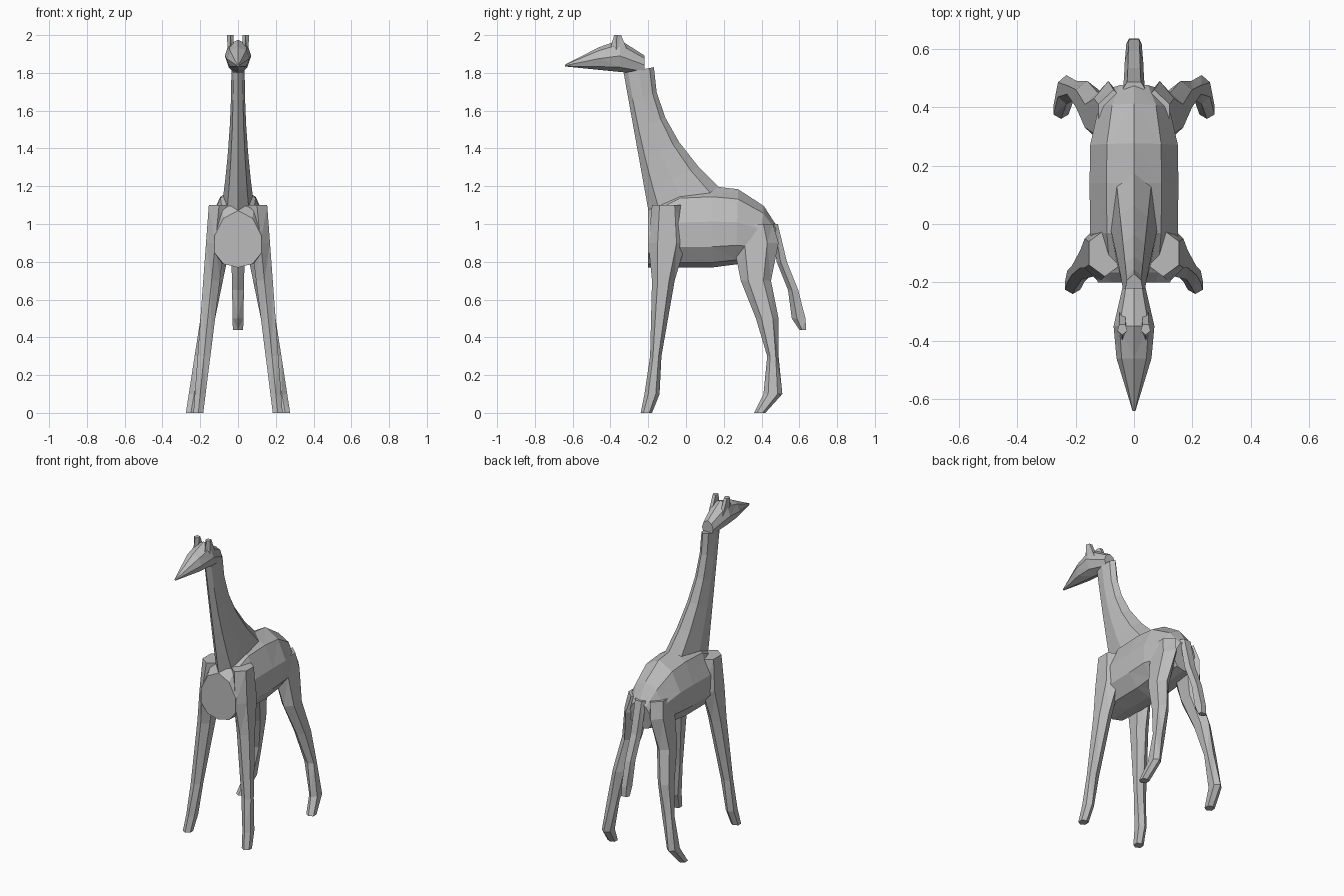
import bpy, bmesh, math
from mathutils import Vector

default_cube = bpy.data.objects.get("Cube")
if default_cube:
    bpy.data.objects.remove(default_cube, do_unlink=True)

grey = bpy.data.materials.new("plain grey")
grey.use_nodes = True
grey.diffuse_color = (0.5, 0.5, 0.5, 1)
shader = grey.node_tree.nodes["Principled BSDF"]
shader.inputs["Base Color"].default_value = grey.diffuse_color


def section(x, half_width, lower, upper, sides, sag=0.0):
    """Oval spanning two side-profile points; sag moves its widest line towards the lower one."""
    lower, upper = Vector((x, *lower)), Vector((x, *upper))
    middle, reach = (lower + upper) / 2, (lower - upper) / 2
    across = Vector((half_width, 0, 0))
    points = []
    for step in range(sides):
        angle = math.tau * step / sides
        cosine, sine = math.cos(angle), math.sin(angle)
        points.append(middle + reach * (cosine + sag * sine * sine) + across * sine)
    return points


def loft(name, sections, mirrored=False):
    """Skin a row of sections with flat triangles and cap both ends."""
    bm = bmesh.new()
    loops = [[bm.verts.new(point) for point in points] for points in sections]
    for near, far in zip(loops, loops[1:]):
        for i in range(len(near)):
            bm.faces.new((near[i - 1], near[i], far[i], far[i - 1]))
    bm.faces.new(loops[0])
    bm.faces.new(loops[-1])
    bmesh.ops.triangulate(bm, faces=bm.faces[:])
    bmesh.ops.recalc_face_normals(bm, faces=bm.faces[:])
    mesh = bpy.data.meshes.new(name)
    bm.to_mesh(mesh)
    bm.free()
    mesh.materials.append(grey)
    part = bpy.data.objects.new(name, mesh)
    bpy.context.collection.objects.link(part)
    if mirrored:
        part.modifiers.new("other side", "MIRROR").use_axis[0] = True


def limb(name, joints, hip=0.0, splay=0.0, girth=0.03, sides=6, mirrored=True):
    """Level sections at joints (y, z, half depth), slanting outward and thinning downward."""
    top = joints[0][1]
    sections = []
    for y, z, depth in joints:
        x = hip + splay * (top - z)
        sections.append(section(x, girth * (1 + z), (y - depth, z), (y + depth, z), sides))
    loft(name, sections, mirrored)


def body_section(u):
    """u runs from -1 at the chest to 1 at the rump."""
    rear = max(u, 0)
    y = 0.14 + 0.34 * u
    half_width = 0.16 - 0.03 * u**4 - 0.05 * rear**4
    back = 1.2 - 0.13 * u**4 - 0.08 * rear**2
    belly = 0.77 + 0.04 * rear
    return section(0, half_width, (y - 0.03 * rear, belly), (y, back), sides=10, sag=0.2)


def neck_section(t):
    """t runs from 0 at the withers to 1 at the throat."""
    spread = (1 - t) ** 2
    throat = (-0.19 - 0.14 * t, 1.02 + 0.78 * t)
    nape = (-0.17 + 0.37 * spread, 1.17 + 0.66 * t)
    return section(0, 0.035 + 0.05 * spread, throat, nape, sides=8)


def head_section(y, height, half_width):
    """The jaw line rises gently towards the muzzle."""
    jaw = 1.77 - y / 10
    return section(0, half_width, (y, jaw), (y, jaw + height), sides=8)


# Barrel body and tapering neck
loft("body", [body_section(u) for u in (-1, -0.9, -0.5, 0, 0.4, 0.8, 1)])
loft("neck", [neck_section(step / 5) for step in range(6)])

# Wedge-shaped head with pointed muzzle, and a pair of short horns
loft("head", [
    head_section(y=-0.22, height=0.1, half_width=0.04),
    head_section(y=-0.35, height=0.17, half_width=0.07),
    head_section(y=-0.46, height=0.12, half_width=0.06),
    head_section(y=-0.64, height=0.01, half_width=0.005),
])
limb("horns", [(-0.35, 1.9, 0.06), (-0.36, 2, 0.02)], hip=0.04, girth=0.006, sides=5)

# Legs, splaying outward down to the hooves
limb("front_legs", [
    (-0.1, 1.1, 0.08), (-0.1, 0.9, 0.1), (-0.12, 0.7, 0.06),
    (-0.16, 0.3, 0.03), (-0.18, 0.1, 0.04), (-0.21, 0, 0.03),
], hip=0.1, splay=0.1)
limb("hind_legs", [
    (0.36, 1, 0.1), (0.37, 0.9, 0.12), (0.37, 0.7, 0.08), (0.43, 0.5, 0.06),
    (0.46, 0.3, 0.03), (0.46, 0.1, 0.05), (0.39, 0, 0.03),
], hip=0.07, splay=0.18)

# Hanging tail with a thicker tuft
limb("tail", [
    (0.47, 1, 0.02), (0.51, 0.8, 0.03), (0.57, 0.65, 0.03), (0.6, 0.5, 0.04), (0.62, 0.44, 0.02),
], girth=0.02, sides=5, mirrored=False)
